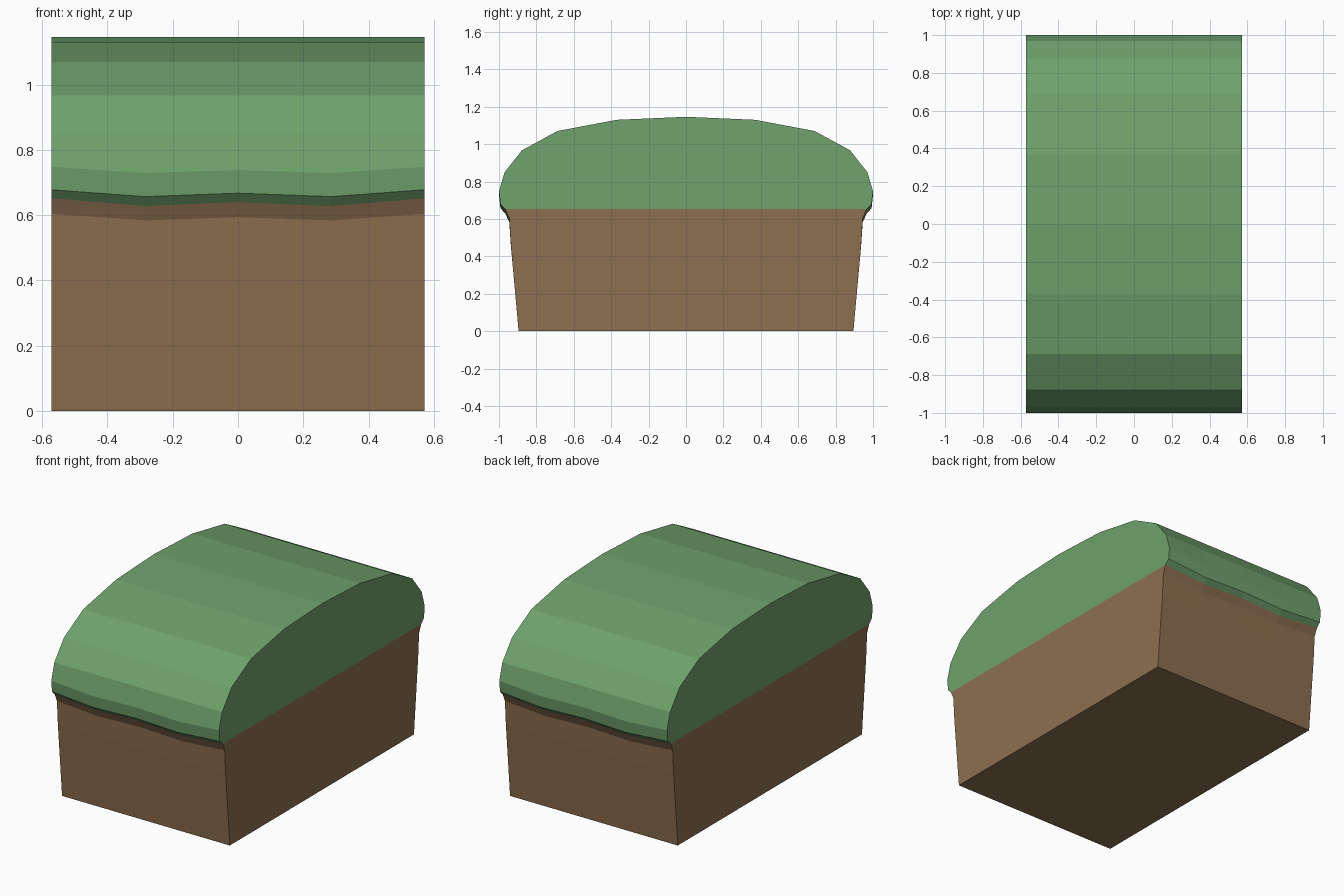
import bpy

if "Cube" in bpy.data.objects:
    bpy.data.objects.remove(bpy.data.objects["Cube"])

HALF = 0.571
COLUMNS = [(-HALF, 0.0), (-HALF / 2, -1.0), (0.0, -0.5), (HALF / 2, -1.0), (HALF, 0.0)]
SEAM = (0.966, 0.652, 0.024)   # y, z, wave depth where grass meets soil


def mirror(p):
    return (-p[0], p[1], p[2])


def extrude_profile(name, path, colour):
    """Sweep a y-z path along x with a wavy height, then cap both ends."""
    n = len(COLUMNS)
    verts = [(x, y, z + w * wave) for y, z, wave in path for x, w in COLUMNS]
    faces = [(i * n + c, (i + 1) * n + c, (i + 1) * n + c + 1, i * n + c + 1)
             for i in range(len(path) - 1) for c in range(n - 1)]
    faces.append([i * n + n - 1 for i in range(len(path))])
    faces.append([i * n for i in reversed(range(len(path)))])
    mesh = bpy.data.meshes.new(name)
    mesh.from_pydata(verts, [], faces)
    mat = bpy.data.materials.new(name)
    mat.diffuse_color = colour
    mat.use_nodes = True
    mat.node_tree.nodes["Principled BSDF"].inputs["Base Color"].default_value = mat.diffuse_color
    mesh.materials.append(mat)
    obj = bpy.data.objects.new(name, mesh)
    bpy.context.collection.objects.link(obj)
    return obj


# Rounded grass cover, from the seam up to the crown
grass = [SEAM, (0.992, 0.678, 0.021), (1.0, 0.748, 0.019), (0.97, 0.85, 0),
         (0.877, 0.967, 0), (0.688, 1.07, 0), (0.37, 1.13, 0)]
extrude_profile("grass_top", grass + [(0, 1.146, 0)] + [mirror(p) for p in reversed(grass)],
                (0.16, 0.36, 0.15, 1))

# Tapered soil block, from the seam down to the ground
soil = [SEAM, (0.945, 0.604, 0.02), (0.936, 0.458, 0.005), (0.895, 0, 0)]
extrude_profile("soil_base", [mirror(p) for p in soil] + soil[::-1],
                (0.27, 0.16, 0.08, 1))
